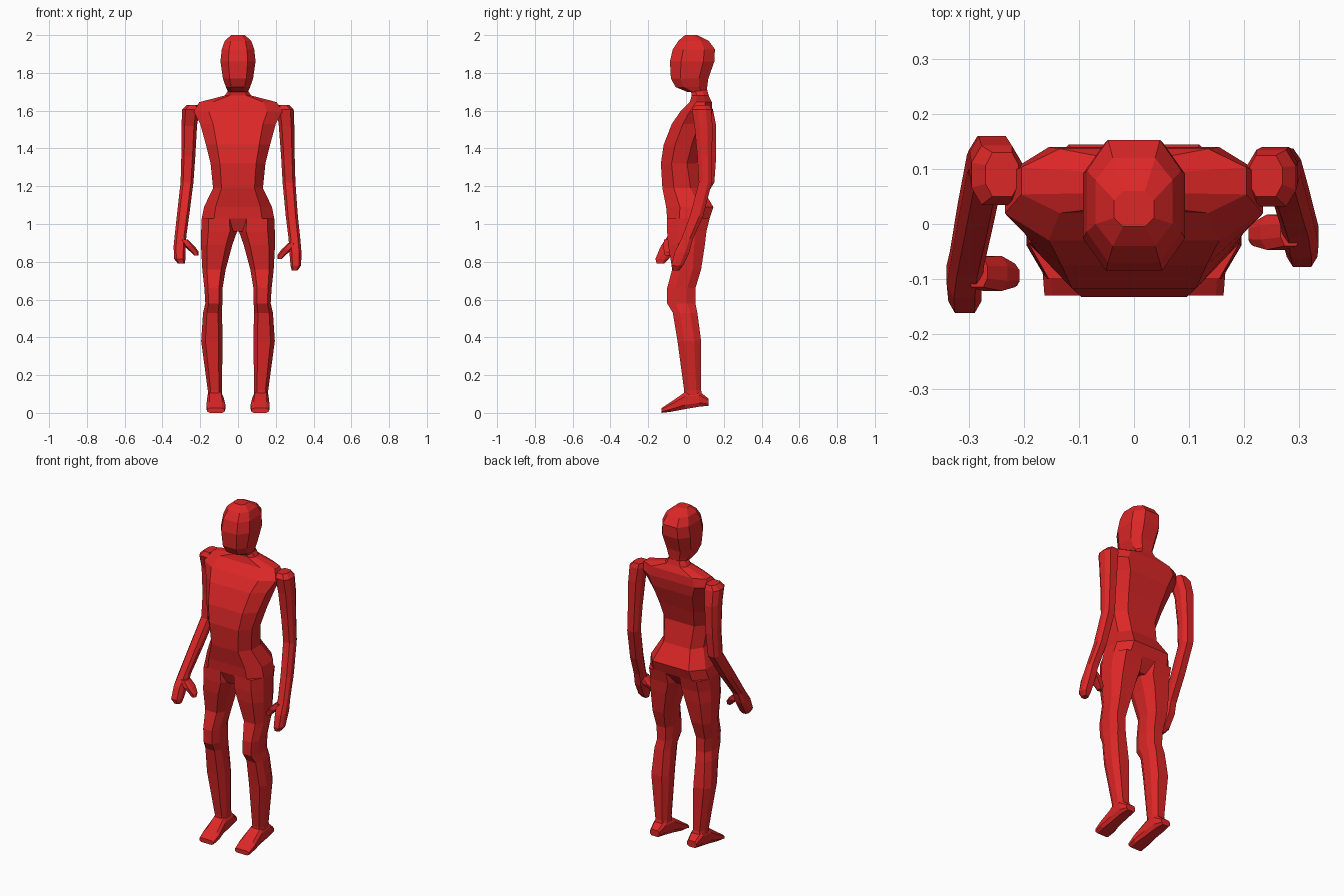
import bpy, bmesh

red = bpy.data.materials.new("red")
red.diffuse_color = (0.72, 0.02, 0.02, 1)


def ring_shape(a, b):
    """Ten-sided cut-corner outline in a -1..1 box."""
    return [(1, -a), (1, a), (b, 1), (0, 1), (-b, 1),
            (-1, a), (-1, -a), (-b, -1), (0, -1), (b, -1)]


def loft(name, rows, a=0.42, b=0.6, along_y=False, side=1):
    """Rows: (position, centre x, half width, low, high) along z or y."""
    bm = bmesh.new()
    rings = []
    for p, cx, hw, lo, hi in rows:
        ring = []
        for u, v in ring_shape(a, b):
            x = side * (cx + u * hw)
            w = (lo + hi) / 2 + v * (hi - lo) / 2
            ring.append(bm.verts.new((x, p, w) if along_y else (x, w, p)))
        rings.append(ring)
    for r, s in zip(rings, rings[1:]):
        for i in range(len(r)):
            j = (i + 1) % len(r)
            bm.faces.new((r[i], r[j], s[j], s[i]))
    bm.faces.new(rings[0])
    bm.faces.new(rings[-1])
    bmesh.ops.recalc_face_normals(bm, faces=bm.faces)
    me = bpy.data.meshes.new(name)
    bm.to_mesh(me)
    bm.free()
    me.materials.append(red)
    ob = bpy.data.objects.new(name, me)
    bpy.context.collection.objects.link(ob)
    return ob


# Head
loft("head", [
    (1.70, 0, 0.052, 0.005, 0.11), (1.725, 0, 0.064, -0.055, 0.112),
    (1.77, 0, 0.08, -0.08, 0.118), (1.86, 0, 0.093, -0.085, 0.15),
    (1.925, 0, 0.086, -0.07, 0.153), (1.97, 0, 0.07, -0.04, 0.12),
    (2.0, 0, 0.036, -0.005, 0.06)], 0.5, 0.55)

# Torso with neck and pelvis wedge
loft("torso", [
    (0.96, 0, 0.03, -0.07, 0.07), (1.03, 0, 0.192, -0.1, 0.125),
    (1.09, 0, 0.18, -0.105, 0.145), (1.19, 0, 0.132, -0.125, 0.085),
    (1.32, 0, 0.145, -0.133, 0.062), (1.42, 0, 0.17, -0.118, 0.09),
    (1.53, 0, 0.2, -0.075, 0.128), (1.595, 0, 0.235, -0.03, 0.14),
    (1.645, 0, 0.205, 0.02, 0.137), (1.68, 0, 0.07, 0.03, 0.12),
    (1.71, 0, 0.05, 0.025, 0.112)], 0.42, 0.66)

# Legs and feet
for side, label in ((1, "right"), (-1, "left")):
    loft(label + "_leg", [
        (1.03, 0.1, 0.092, -0.1, 0.125), (0.96, 0.1, 0.095, -0.1, 0.108),
        (0.89, 0.113, 0.083, -0.095, 0.1), (0.76, 0.127, 0.062, -0.073, 0.08),
        (0.66, 0.13, 0.048, -0.1, 0.05), (0.58, 0.128, 0.045, -0.1, 0.05),
        (0.53, 0.135, 0.05, -0.07, 0.06), (0.38, 0.138, 0.057, -0.045, 0.08),
        (0.12, 0.123, 0.037, -0.01, 0.08), (0.08, 0.122, 0.038, -0.01, 0.09)],
        side=side)
    loft(label + "_foot", [
        (0.12, 0.122, 0.03, 0.038, 0.075), (0.07, 0.122, 0.04, 0.033, 0.115),
        (-0.005, 0.12, 0.042, 0.02, 0.11), (-0.08, 0.117, 0.05, 0.006, 0.058),
        (-0.13, 0.117, 0.046, 0.0, 0.025)], 0.5, 0.7, True, side)

# Arms hang differently: the left forearm swings further forward
loft("right_arm", [
    (1.63, 0.24, 0.03, 0.05, 0.125), (1.605, 0.25, 0.045, 0.032, 0.135),
    (1.52, 0.257, 0.041, 0.045, 0.14), (1.36, 0.264, 0.036, 0.06, 0.138),
    (1.22, 0.27, 0.034, 0.068, 0.137), (1.04, 0.285, 0.032, 0.02, 0.09),
    (0.92, 0.299, 0.031, -0.025, 0.036), (0.85, 0.304, 0.032, -0.06, 0.018),
    (0.78, 0.306, 0.028, -0.078, -0.015), (0.755, 0.3, 0.016, -0.07, -0.035)])
loft("left_arm", [
    (1.63, 0.24, 0.03, 0.05, 0.13), (1.605, 0.25, 0.046, 0.035, 0.143),
    (1.52, 0.258, 0.041, 0.062, 0.16), (1.36, 0.263, 0.037, 0.075, 0.16),
    (1.22, 0.27, 0.034, 0.07, 0.15), (1.07, 0.288, 0.033, -0.02, 0.06),
    (0.94, 0.304, 0.031, -0.095, -0.03), (0.88, 0.309, 0.032, -0.135, -0.05),
    (0.815, 0.308, 0.03, -0.162, -0.09), (0.79, 0.3, 0.018, -0.155, -0.115)],
    side=-1)

# Thumbs
for side, label, y, z in ((1, "right", -0.015, 0), (-1, "left", -0.09, 0.018)):
    loft(label + "_thumb", [
        (0.9 + z, 0.285, 0.018, y - 0.025, y + 0.03),
        (0.865 + z, 0.258, 0.028, y - 0.032, y + 0.032),
        (0.835 + z, 0.23, 0.022, y - 0.025, y + 0.018),
        (0.815 + z, 0.22, 0.012, y - 0.022, y + 0.006)], side=side)
